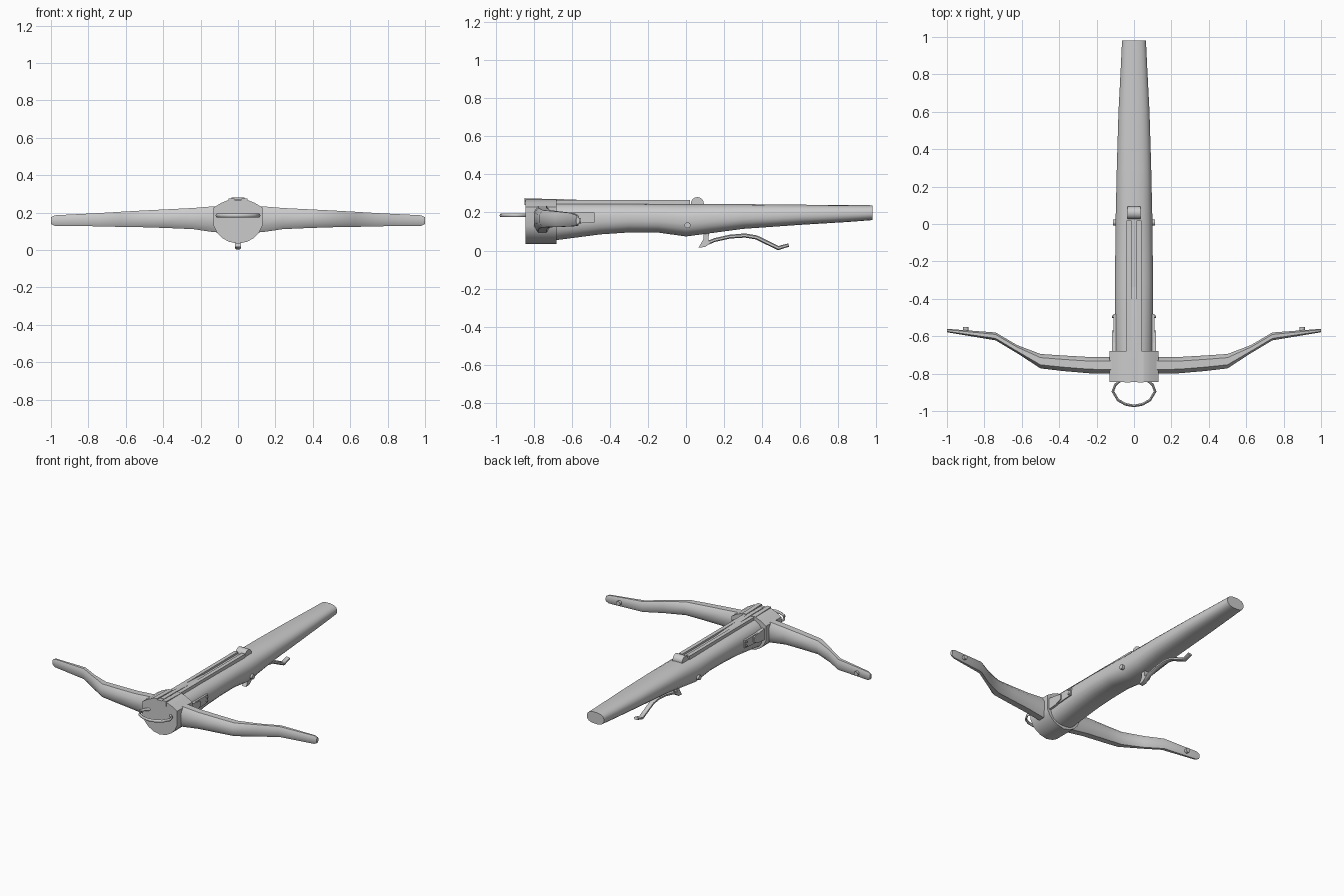
import bpy, bmesh, math
from mathutils import Vector

if "Cube" in bpy.data.objects:
    bpy.data.objects.remove(bpy.data.objects["Cube"])


def finish(name, bm, smooth=True, angle=35):
    bmesh.ops.recalc_face_normals(bm, faces=bm.faces)
    me = bpy.data.meshes.new(name)
    bm.to_mesh(me)
    bm.free()
    ob = bpy.data.objects.new(name, me)
    bpy.context.collection.objects.link(ob)
    if smooth:
        bpy.ops.object.select_all(action='DESELECT')
        ob.select_set(True)
        bpy.context.view_layer.objects.active = ob
        bpy.ops.object.shade_smooth_by_angle(angle=math.radians(angle))
    return ob


def loft(name, rings, angle=35):
    bm = bmesh.new()
    rows = [[bm.verts.new(p) for p in r] for r in rings]
    n = len(rows[0])
    for a, b in zip(rows, rows[1:]):
        for i in range(n):
            bm.faces.new((a[i], a[(i + 1) % n], b[(i + 1) % n], b[i]))
    bm.faces.new(rows[0])
    bm.faces.new(rows[-1])
    return finish(name, bm, True, angle)


def extrude_x(name, profile, x0, x1, angle=35):
    return loft(name, [[(x, y, z) for y, z in profile] for x in (x0, x1)], angle)


def box(name, x0, x1, y0, y1, z0, z1):
    return extrude_x(name, [(y0, z0), (y1, z0), (y1, z1), (y0, z1)], x0, x1)


def cylinder(name, a, b, r, sides=16):
    a, b = Vector(a), Vector(b)
    q = (b - a).to_track_quat('Z', 'Y')
    ring = [q @ Vector((r * math.cos(t), r * math.sin(t), 0))
            for t in (2 * math.pi * i / sides for i in range(sides))]
    return loft(name, [[a + p for p in ring], [b + p for p in ring]])


def rounded(n, power):
    pts = []
    for i in range(n):
        t = 2 * math.pi * (i + .5) / n
        c, s = math.cos(t), math.sin(t)
        pts.append((math.copysign(abs(c) ** (2 / power), c),
                    math.copysign(abs(s) ** (2 / power), s)))
    m = max(p[0] for p in pts)
    return [(u / m, v / m) for u, v in pts]


def mirrored(ob):
    m = ob.modifiers.new("mirror", 'MIRROR')
    m.use_bisect_axis = (False, False, False)
    m.use_mirror_merge = False


# Stock: rounded section along y (y, half width, bottom, top)
stations = [(-.75, .10, .05, .25), (-.68, .102, .055, .25), (-.45, .102, .085, .249),
            (-.3, .102, .095, .248), (-.15, .1, .095, .246), (0, .099, .074, .245),
            (.12, .096, .09, .245), (.3, .092, .114, .244), (.6, .083, .135, .241),
            (.85, .07, .15, .239), (.98, .064, .16, .238)]
sec = rounded(20, 2.5)
loft("stock", [[(u * w, y, (b + t) / 2 + v * (t - b) / 2) for u, v in sec]
               for y, w, b, t in stations])

# Head block that grips the bow
half = [(.05, .268), (.09, .252), (.13, .228), (.13, .13), (.112, .092), (.085, .065), (.05, .045)]
outline = half + [(0, .034)] + [(-x, z) for x, z in reversed(half)]
loft("head_block", [[(x, y, z) for x, z in outline] for y in (-.845, -.68)])

# Bow limbs (x, front y, back y, bottom z, top z)
limb = [(0, -.8, -.71, .09, .24), (.13, -.8, -.711, .096, .234), (.24, -.798, -.711, .112, .225),
        (.38, -.786, -.703, .118, .218), (.5, -.772, -.695, .122, .212), (.626, -.69, -.647, .124, .205),
        (.74, -.622, -.58, .127, .198), (.98, -.582, -.562, .13, .186), (1.0, -.578, -.56, .14, .176)]
bow_sec = [(-1, .5), (-.5, 1), (.5, 1), (1, .5), (1, -.5), (.5, -1), (-.5, -1), (-1, -.5)]
rows = [(-r[0],) + r[1:] for r in reversed(limb[1:])] + limb
loft("bow", [[(x, (f + k) / 2 + u * (k - f) / 2, (b + t) / 2 + v * (t - b) / 2)
              for u, v in bow_sec] for x, f, k, b, t in rows], 40)

# String pegs near the tips
mirrored(cylinder("string_peg", (.9, -.59, .157), (.9, -.551, .157), .015))

# Bolt groove: base strip, raised rails and front plate
box("groove_base", -.04, .04, -.83, .02, .235, .253)
mirrored(box("groove_rail", .014, .04, -.83, .02, .24, .266))
mirrored(extrude_x("groove_front_plate", [(-.848, .24), (-.68, .24), (-.68, .27), (-.848, .275)], .02, .05))
extrude_x("bolt_rest", [(-.82, .25), (-.3, .25), (-.45, .262), (-.7, .272), (-.82, .272)], -.014, .014)

# Rolling nut and axle
cylinder("string_nut", (-.036, .06, .247), (.036, .06, .247), .034, 20)
cylinder("axle", (-.112, .008, .133), (.112, .008, .133), .016)

# Side straps with rivets
strap = [(-.7, .135), (-.6, .14), (-.48, .148), (-.48, .2), (-.6, .2), (-.7, .205)]
mirrored(extrude_x("side_strap", strap, .095, .11))
mirrored(extrude_x("strap_shoulder", [(-.7, .13), (-.62, .135), (-.57, .155), (-.57, .19), (-.62, .2), (-.7, .21)], .1, .117))
for z in (.16, .187):
    mirrored(cylinder("strap_rivet", (.1, -.495, z), (.117, -.495, z), .007, 10))

# Stirrup: bent wire loop at the front
path = [(.07, -.835), (.1, -.86), (.113, -.895), (.085, -.942), (.045, -.964)]
path = path + [(0, -.973)] + [(-x, y) for x, y in reversed(path)]
wire = []
for i, (x, y) in enumerate(path):
    a, b = path[max(i - 1, 0)], path[min(i + 1, len(path) - 1)]
    d = Vector((b[0] - a[0], b[1] - a[1], 0)).normalized()
    nrm = Vector((-d.y, d.x, 0))
    wire.append([Vector((x, y, .185)) + nrm * .007 * math.cos(t) + Vector((0, 0, .01 * math.sin(t)))
                 for t in (math.pi / 4 * k for k in range(8))])
loft("stirrup", wire, 50)

# Trigger: leg and curved lever (y, z, half thickness, half width)
extrude_x("trigger_leg", [(.066, .016), (.1, .018), (.135, .045), (.118, .052), (.122, .11), (.092, .11), (.092, .06)],
          -.015, .015)
lever = [(.09, .03, .01), (.15, .055, .01), (.23, .073, .01), (.31, .079, .011), (.37, .069, .011),
         (.43, .04, .011), (.485, .013, .011), (.54, .029, .009)]
rows = []
for i, (y, z, h) in enumerate(lever):
    a, b = lever[max(i - 1, 0)], lever[min(i + 1, len(lever) - 1)]
    d = Vector((0, b[0] - a[0], b[1] - a[1])).normalized()
    up = Vector((0, -d.z, d.y))
    rows.append([Vector((u * .015, y, z)) + up * v * h for u, v in bow_sec])
loft("trigger_lever", rows, 50)
